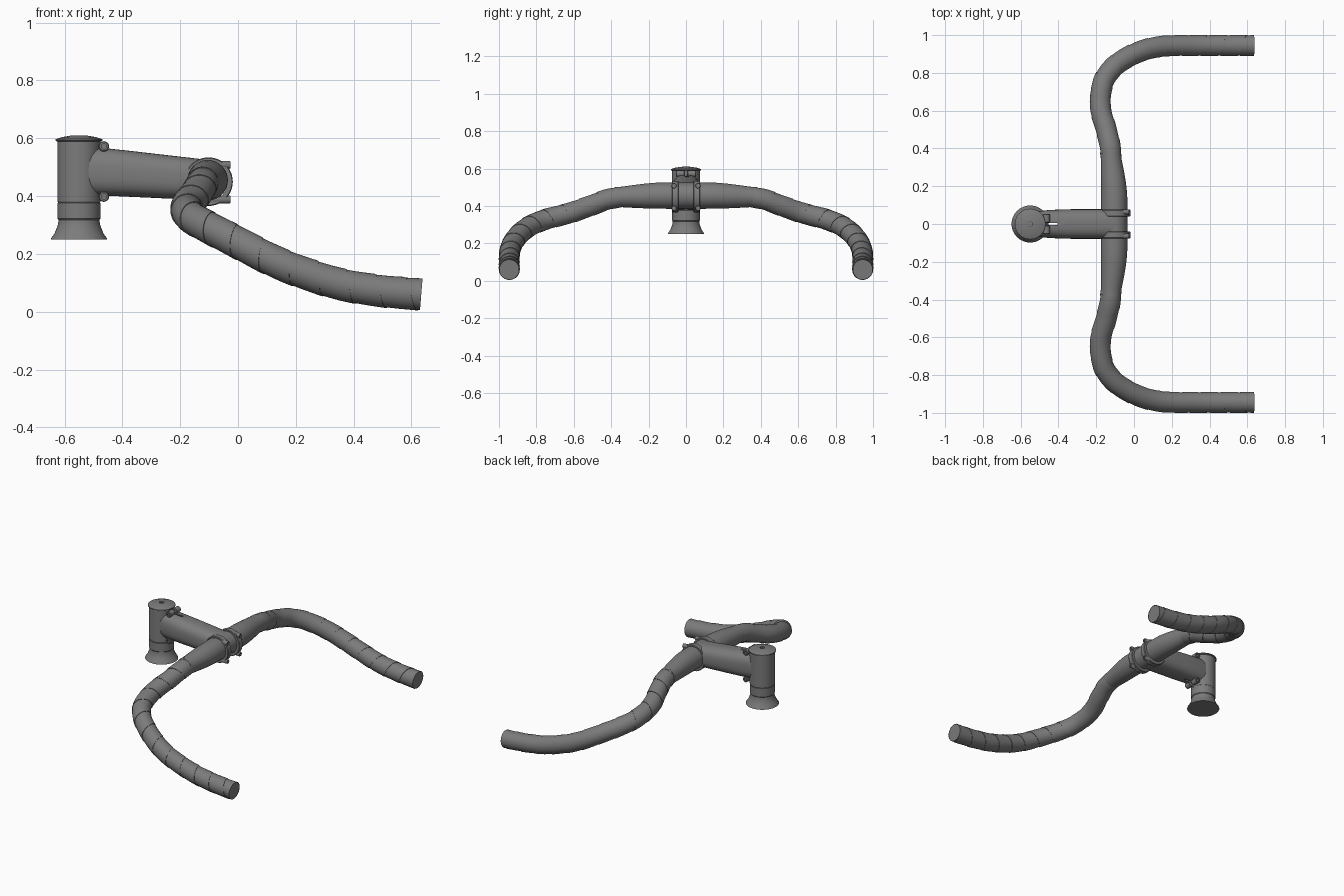
import bpy, bmesh, math
from mathutils import Vector, Matrix

cube = bpy.data.objects.get("Cube")
if cube:
    bpy.data.objects.remove(cube)

grey = bpy.data.materials.new("mid_grey")
grey.use_nodes = True
grey.diffuse_color = (0.2, 0.2, 0.2, 1)
grey.node_tree.nodes["Principled BSDF"].inputs["Base Color"].default_value = (0.2, 0.2, 0.2, 1)


def finish(name, bm, angle=30, normals=True):
    bmesh.ops.remove_doubles(bm, verts=bm.verts, dist=1e-5)
    if normals:
        bmesh.ops.recalc_face_normals(bm, faces=bm.faces)
    mesh = bpy.data.meshes.new(name)
    bm.to_mesh(mesh)
    bm.free()
    mesh.materials.append(grey)
    mesh.shade_smooth()
    mesh.set_sharp_from_angle(angle=math.radians(angle))
    obj = bpy.data.objects.new(name, mesh)
    bpy.context.collection.objects.link(obj)
    return obj


def loft(name, rings, closed=False):
    """Skin a list of vertex rings; cap the ends or join last to first."""
    bm = bmesh.new()
    vs = [[bm.verts.new(p) for p in ring] for ring in rings]
    n = len(vs[0])
    pairs = list(zip(vs, vs[1:])) + ([(vs[-1], vs[0])] if closed else [])
    for a, b in pairs:
        for i in range(n):
            bm.faces.new((a[i], a[(i + 1) % n], b[(i + 1) % n], b[i]))
    if not closed:
        bm.faces.new(vs[0][::-1])
        bm.faces.new(vs[-1])
    return finish(name, bm)


def lathe(name, profile, origin, axis="Z", closed=False, n=48):
    """Revolve (radius, distance) pairs about an axis through origin."""
    turn = Vector((0, 0, 1)).rotation_difference(
        Vector([float(axis == c) for c in "XYZ"])).to_matrix()
    rings = []
    for r, h in profile:
        ring = []
        for i in range(n):
            a = math.tau * i / n
            ring.append(Vector(origin) + turn @ Vector((r * math.cos(a), r * math.sin(a), h)))
        rings.append(ring)
    return loft(name, rings, closed)


def mirror_y(obj):
    obj.modifiers.new("mirror", "MIRROR").use_axis = (False, True, False)


# Steerer column: flared cover, spacer, clamp sleeve and domed cap
COL = (-0.55, 0, 0)
lathe("headset_cover", [(0.098, 0.25), (0.096, 0.255), (0.085, 0.27), (0.077, 0.29),
                        (0.072, 0.305), (0.071, 0.32)], COL)
lathe("spacer", [(0.071, 0.318), (0.074, 0.322), (0.074, 0.376), (0.071, 0.38)], COL)
lathe("steerer_sleeve", [(0.072, 0.378), (0.0745, 0.382), (0.0745, 0.59)], COL)
lathe("top_cap", [(0.074, 0.588), (0.081, 0.592), (0.081, 0.597), (0.06, 0.604),
                  (0.03, 0.609), (0.014, 0.61), (0.014, 0.602)], COL)

# Stem extension with rounded section: (x, centre z, half width, half height)
sections = [(-0.54, 0.488, 0.064, 0.083), (-0.45, 0.483, 0.074, 0.082),
            (-0.36, 0.476, 0.078, 0.079), (-0.1, 0.455, 0.079, 0.07)]


def power(v, e=0.75):
    return math.copysign(abs(v) ** e, v)


rings = [[(x, w * power(math.cos(math.tau * i / 40)), z + h * power(math.sin(math.tau * i / 40)))
          for i in range(40)] for x, z, w, h in sections]
stem = loft("stem_extension", rings)

# Clamp slot through the stem
bm = bmesh.new()
bmesh.ops.create_cube(bm, size=1, matrix=Matrix.Translation((-0.443, 0, 0.48))
                      @ Matrix.Diagonal((0.076, 0.012, 0.4, 1)))
slot = finish("slot_cutter", bm)
slot.hide_render = True
slot.hide_viewport = True
cut = stem.modifiers.new("slot", "BOOLEAN")
cut.operation = "DIFFERENCE"
cut.solver = "EXACT"
cut.object = slot

# Pinch bolt bosses behind the column
for label, z in (("upper", 0.572), ("lower", 0.398)):
    boss = lathe(label + "_pinch_boss", [(0.016, 0.008), (0.018, 0.01), (0.018, 0.05), (0.015, 0.053),
                                         (0.009, 0.053), (0.009, 0.046)], (-0.464, 0, z), "Y", n=20)
    mirror_y(boss)

# Handlebar clamp bands and their bolts
band = lathe("clamp_band", [(0.066, 0.04), (0.081, 0.04), (0.084, 0.043), (0.084, 0.072),
                            (0.081, 0.076), (0.066, 0.076)], (-0.102, 0, 0.45), "Y", True)
mirror_y(band)
for label, z in (("upper", 0.508), ("lower", 0.388)):
    bolt = lathe(label + "_clamp_bolt", [(0.014, -0.11), (0.014, -0.03), (0.012, -0.026),
                                         (0.007, -0.026), (0.007, -0.032)], (0, 0.064, z), "X", n=20)
    mirror_y(bolt)

# Bulged bare middle of the handlebar
half = [(0, 0.07), (0.1, 0.07), (0.16, 0.0695), (0.22, 0.066), (0.28, 0.061), (0.34, 0.055), (0.38, 0.053)]
stations = [(-y, r) for y, r in half[:0:-1]] + half
rings = []
for y, r in stations:
    c = Vector((-0.175 + r, y, 0.455 - 0.45 * (0.07 - r)))
    rings.append([c + r * Vector((math.cos(a), 0, math.sin(a)))
                  for a in (math.tau * i / 40 for i in range(40))])
loft("bar_centre", rings)

# Path of one drop, smoothed through a few points
path = [(-0.121, 0.355, 0.447), (-0.128, 0.42, 0.435), (-0.147, 0.5, 0.405), (-0.178, 0.62, 0.363),
        (-0.163, 0.75, 0.328), (-0.1, 0.838, 0.291), (0, 0.9, 0.239), (0.1, 0.933, 0.187),
        (0.2, 0.944, 0.144), (0.35, 0.945, 0.096), (0.5, 0.945, 0.071), (0.634, 0.945, 0.06)]
pts = [Vector(p) for p in path]
pts = [2 * pts[0] - pts[1]] + pts + [2 * pts[-1] - pts[-2]]
dense = []
for a, b, c, d in zip(pts, pts[1:], pts[2:], pts[3:]):
    for k in range(40):
        t = k / 40
        dense.append(0.5 * (2 * b + (c - a) * t + (2 * a - 5 * b + 4 * c - d) * t * t
                            + (3 * b - a - 3 * c + d) * t ** 3))
dense.append(pts[-2])

# Twist-free frames and running length along the path
frames, length, up = [], [0.0], Vector((0, 0, 1))
for i, p in enumerate(dense):
    tan = (dense[min(i + 1, len(dense) - 1)] - dense[max(i - 1, 0)]).normalized()
    up = (up - tan * up.dot(tan)).normalized()
    frames.append((p, up.copy(), tan.cross(up)))
    if i:
        length.append(length[-1] + (p - dense[i - 1]).length)
TOTAL = length[-1]


def on_bar(s, angle, r):
    """Point at distance s along the drop, at an angle and radius about it."""
    s = min(max(s, 0), TOTAL)
    i = next((k for k in range(1, len(length)) if length[k] >= s), len(length) - 1)
    f = (s - length[i - 1]) / (length[i] - length[i - 1])
    p, n, b = (u.lerp(v, f) for u, v in zip(frames[i - 1], frames[i]))
    return p + r * (n * math.cos(angle) + b * math.sin(angle))


drop = loft("drop_bar", [[on_bar(TOTAL * k / 60, math.tau * i / 32, 0.0535) for i in range(32)]
                         for k in range(61)])
mirror_y(drop)

# Grip tape: one helical strip with a raised trailing edge
PITCH, STEPS, ACROSS = 0.107, 32, 6
edge = [(j / ACROSS, 0.0538 + 0.0027 * j / ACROSS) for j in range(ACROSS + 1)] + [(1, 0.0535)]
bm = bmesh.new()
rows = []
for i in range(-STEPS, int(TOTAL / PITCH * STEPS) + 2):
    turn = i / STEPS
    rows.append([(PITCH * (turn + u), bm.verts.new(on_bar(PITCH * (turn + u), -math.tau * turn, r)))
                 for u, r in edge])
for a, b in zip(rows, rows[1:]):
    for j in range(len(edge) - 1):
        quad = (a[j], a[j + 1], b[j + 1], b[j])
        if max(q[0] for q in quad) > 0 and min(q[0] for q in quad) < TOTAL:
            bm.faces.new([q[1] for q in quad])
bmesh.ops.delete(bm, geom=[v for v in bm.verts if not v.link_faces], context="VERTS")
tape = finish("grip_tape", bm)
mirror_y(tape)
